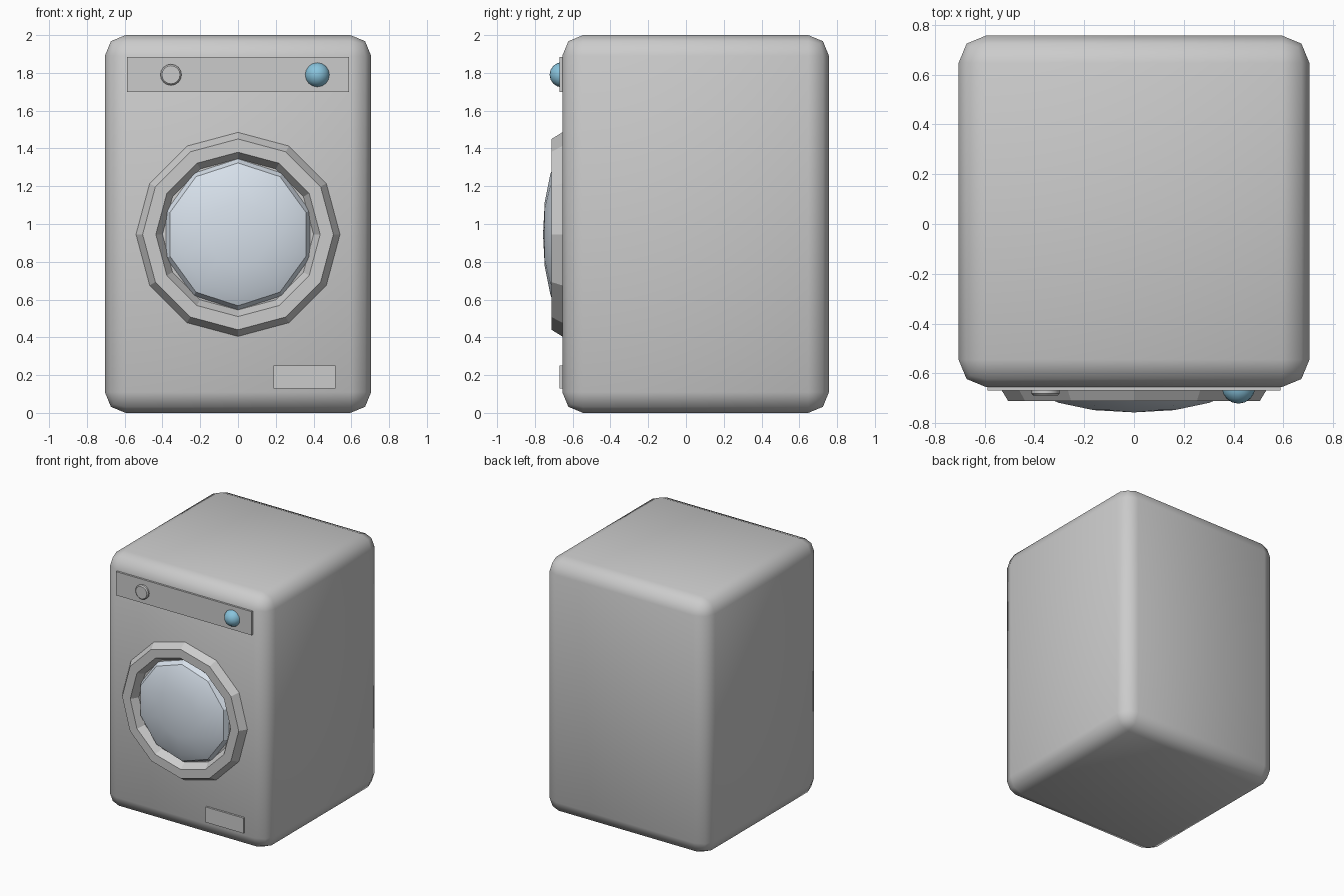
import bpy, bmesh, math

if "Cube" in bpy.data.objects:
    bpy.data.objects.remove(bpy.data.objects["Cube"])

FRONT = -0.655  # y of the cabinet's front face


def finish(bm, name, color=None, angle=None):
    bmesh.ops.recalc_face_normals(bm, faces=bm.faces)
    mesh = bpy.data.meshes.new(name)
    bm.to_mesh(mesh)
    bm.free()
    obj = bpy.data.objects.new(name, mesh)
    bpy.context.collection.objects.link(obj)
    if color:
        mat = bpy.data.materials.new(name + "_colour")
        mat.diffuse_color = (*color, 1)
        mat.use_nodes = True
        mat.node_tree.nodes["Principled BSDF"].inputs["Base Color"].default_value = mat.diffuse_color
        mesh.materials.append(mat)
    if angle is not None:
        bpy.ops.object.select_all(action='DESELECT')
        obj.select_set(True)
        bpy.context.view_layer.objects.active = obj
        bpy.ops.object.shade_smooth_by_angle(angle=math.radians(angle))
    return obj


def box(name, x, y, z, bevel=0.0, segments=2):
    bm = bmesh.new()
    bmesh.ops.create_cube(bm, size=1)
    for v in bm.verts:
        for i, (lo, hi) in enumerate((x, y, z)):
            v.co[i] = lo if v.co[i] < 0 else hi
    if bevel:
        bmesh.ops.bevel(bm, geom=bm.edges[:], offset=bevel, segments=segments,
                        profile=0.5, affect='EDGES')
    return finish(bm, name, angle=60 if bevel else None)


def lathe(name, profile, sides, x, z, color=None, angle=None, closed=False):
    """Spin (radius, y) points about a front-to-back axis through (x, z)."""
    bm = bmesh.new()
    rings = []
    for r, y in profile:
        if r == 0:
            rings.append([bm.verts.new((x, y, z))] * sides)
            continue
        rings.append([bm.verts.new((x + r * math.sin(2 * math.pi * k / sides), y,
                                    z + r * math.cos(2 * math.pi * k / sides)))
                      for k in range(sides)])
    pairs = list(zip(rings, rings[1:]))
    if closed:
        pairs.append((rings[-1], rings[0]))
    for a, b in pairs:
        for k in range(sides):
            n = (k + 1) % sides
            bm.faces.new(list(dict.fromkeys((a[k], a[n], b[n], b[k]))))
    return finish(bm, name, color, angle)


# Cabinet with rounded edges
box("cabinet", (-0.705, 0.705), (FRONT, 0.757), (0, 2), bevel=0.11)

# Control panel and filter flap
box("control_panel", (-0.588, 0.588), (-0.67, FRONT + 0.02), (1.70, 1.885))
box("filter_flap", (0.188, 0.515), (-0.67, FRONT + 0.02), (0.13, 0.25))

# Twelve-sided door ring with sloping inner and outer walls
lathe("door_ring", [(0.54, FRONT), (0.505, -0.712), (0.435, -0.712), (0.40, FRONT)],
      12, 0, 0.945, color=(0.55, 0.56, 0.57), closed=True)

# Ten-sided domed door glass
lathe("door_glass", [(0, FRONT), (0.40, FRONT), (0.378, -0.692), (0.32, -0.718),
                     (0.17, -0.748), (0, -0.757)],
      10, 0, 0.945, color=(0.68, 0.75, 0.83), angle=30)

# Programme knob and round blue button
lathe("programme_knob", [(0, -0.66), (0.056, -0.66), (0.056, -0.682), (0.048, -0.69), (0, -0.69)],
      16, -0.355, 1.79, angle=30)
R = 0.067
lathe("blue_button", [(0 if i in (0, 8) else R * math.sin(math.pi * i / 8),
                       FRONT - R * math.cos(math.pi * i / 8)) for i in range(9)],
      16, 0.42, 1.79, color=(0.25, 0.55, 0.72), angle=40)
